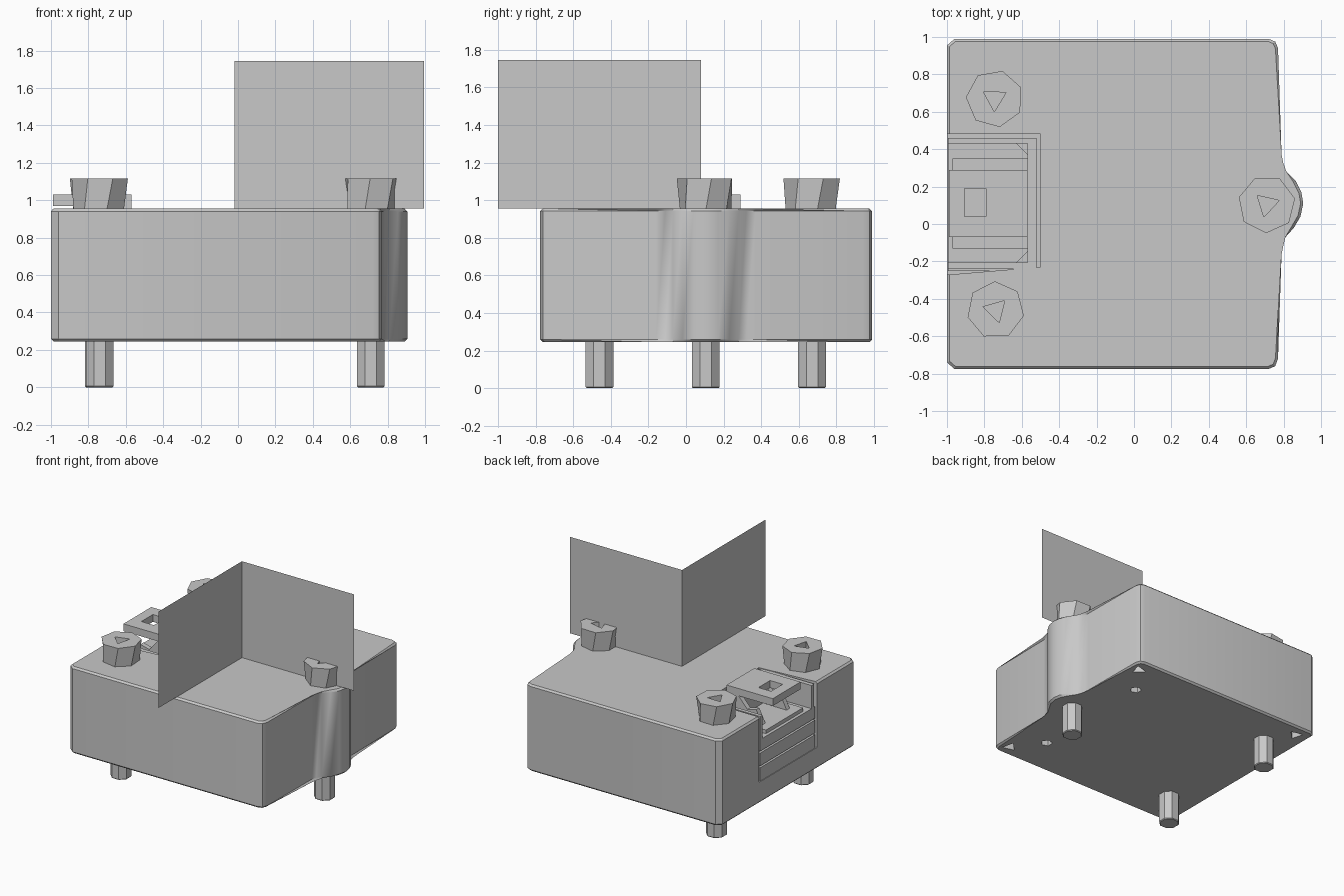
import bpy, bmesh
from math import sin, cos, pi

cube = bpy.data.objects.get("Cube")
if cube:
    bpy.data.objects.remove(cube)

grey = bpy.data.materials.new("plain_grey")
grey.use_nodes = True
GREY = (0.58, 0.58, 0.58, 1)
grey.diffuse_color = GREY
grey.node_tree.nodes["Principled BSDF"].inputs["Base Color"].default_value = GREY


def finish(name, bm):
    bmesh.ops.recalc_face_normals(bm, faces=bm.faces)
    mesh = bpy.data.meshes.new(name)
    bm.to_mesh(mesh)
    bm.free()
    mesh.materials.append(grey)
    obj = bpy.data.objects.new(name, mesh)
    bpy.context.collection.objects.link(obj)
    return obj


def prism(name, outline, z0, z1, flare=1.0, bevel=0, twist=0.0):
    """Loft an outline from z0 to z1; flare and twist act about its middle."""
    bm = bmesh.new()
    n = len(outline)
    cx = sum(p[0] for p in outline) / n
    cy = sum(p[1] for p in outline) / n
    c, s = cos(twist) * flare, sin(twist) * flare
    low = [bm.verts.new((x, y, z0)) for x, y in outline]
    top = [bm.verts.new((cx + (x - cx) * c - (y - cy) * s,
                         cy + (x - cx) * s + (y - cy) * c, z1)) for x, y in outline]
    caps = [bm.faces.new(low[::-1]), bm.faces.new(top)]
    for i in range(n):
        j = (i + 1) % n
        bm.faces.new((low[i], low[j], top[j], top[i]))
    if bevel:
        edges = {e for f in caps for e in f.edges}
        bmesh.ops.bevel(bm, geom=list(edges), offset=bevel, segments=1, affect='EDGES')
    return finish(name, bm)


def box(name, x0, x1, y0, y1, z0, z1):
    return prism(name, [(x0, y0), (x1, y0), (x1, y1), (x0, y1)], z0, z1)


def ring(x, y, r, n, turn=0.0):
    return [(x + r * cos(turn + 2 * pi * i / n), y + r * sin(turn + 2 * pi * i / n))
            for i in range(n)]


def cut(obj, cutters):
    """Subtract the cutters, bake the result and remove the cutters."""
    for c in cutters:
        c.hide_render = True
        mod = obj.modifiers.new("cut", 'BOOLEAN')
        mod.operation = 'DIFFERENCE'
        mod.solver = 'EXACT'
        mod.object = c
    bpy.context.view_layer.update()
    graph = bpy.context.evaluated_depsgraph_get()
    mesh = bpy.data.meshes.new_from_object(obj.evaluated_get(graph))
    obj.modifiers.clear()
    obj.data = mesh
    for c in cutters:
        bpy.data.objects.remove(c)


def smooth(obj):
    bpy.ops.object.select_all(action='DESELECT')
    obj.select_set(True)
    bpy.context.view_layer.objects.active = obj
    bpy.ops.object.shade_smooth_by_angle(angle=0.5)


TOP, BOTTOM = 0.955, 0.245

# Body: a block with a rounded lobe on one side
outline = [(-1, -0.74), (-0.96, -0.775), (0.72, -0.775), (0.755, -0.76), (0.77, -0.72),
           (0.775, -0.16), (0.785, -0.11), (0.81, -0.07), (0.855, -0.02), (0.89, 0.04),
           (0.905, 0.11), (0.895, 0.17), (0.865, 0.23), (0.815, 0.28), (0.785, 0.32),
           (0.775, 0.37), (0.77, 0.94), (0.755, 0.975), (0.72, 0.99), (-0.96, 0.99), (-1, 0.955)]
body = prism("body", outline, BOTTOM, TOP, bevel=0.014)
cutters = [prism("latch_cutter", [(-1.1, -0.28), (-0.5, -0.23), (-0.5, 0.48), (-1.1, 0.48)], 0.42, 1.2)]

# Small recesses in the underside
for x, y, r, turn in [(0.69, -0.67, 0.06, -pi / 4), (0.69, 0.88, 0.06, pi / 4),
                      (-0.88, 0.89, 0.06, 3 * pi / 4), (-0.88, -0.67, 0.06, 5 * pi / 4)]:
    cutters.append(prism("corner_cutter", ring(x, y, r, 3, turn), 0.1, 0.31))
for y in (-0.44, 0.63):
    cutters.append(prism("hole_cutter", ring(0.51, y, 0.045, 5), 0.1, 0.33))
cut(body, cutters)
smooth(body)

# Screws: flared heads with a three-sided socket, and the feet below
for i, (x, y, turn) in enumerate([(-0.745, 0.67, 0.2), (-0.74, -0.46, 0.5), (0.71, 0.105, 0.0)]):
    head = prism(f"screw_head_{i + 1}", ring(x, y, 0.14, 7, turn), TOP - 0.01, 1.115,
                 flare=1.1, twist=0.2)
    cut(head, [prism("socket_cutter", ring(x, y, 0.07, 3, turn + 0.3), 1.03, 1.2)])
    foot = prism(f"screw_foot_{i + 1}", ring(x, y, 0.08, 8, pi / 8), 0.0, BOTTOM + 0.01, bevel=0.006)
    smooth(foot)

# Latch housing: stacked layers in the notch, then a tray with thin walls
box("latch_base", -0.995, -0.52, -0.25, 0.46, 0.42, 0.53)
box("latch_core", -0.975, -0.53, -0.24, 0.45, 0.52, 0.67)
box("latch_middle", -0.995, -0.52, -0.25, 0.46, 0.545, 0.65)
box("latch_tray", -0.995, -0.52, -0.25, 0.46, 0.665, 0.76)
box("latch_back_wall", -0.57, -0.52, -0.25, 0.46, 0.75, 0.95)
box("latch_left_wall", -0.995, -0.57, 0.43, 0.46, 0.75, 0.95)
box("latch_right_wall", -0.995, -0.57, -0.24, -0.205, 0.75, 0.95)
box("latch_floor_plate", -0.97, -0.57, -0.13, 0.35, 0.755, 0.79)

# Corner gussets and sloped side clips
for side, y, inward in (("left", 0.43, -1), ("right", -0.205, 1)):
    prism(f"latch_{side}_gusset", [(-0.57, y), (-0.63, y), (-0.57, y + 0.06 * inward)], 0.75, 0.93)
    bm = bmesh.new()
    profile = [(-0.9, 0.78), (-0.57, 0.78), (-0.57, 0.97), (-0.68, 0.97), (-0.76, 0.88), (-0.84, 0.9)]
    near = y + 0.14 * inward
    a = [bm.verts.new((x, near, z)) for x, z in profile]
    b = [bm.verts.new((x, near + 0.04 * inward, z)) for x, z in profile]
    bm.faces.new(a)
    bm.faces.new(b)
    for i in range(len(a)):
        bm.faces.new((a[i - 1], a[i], b[i], b[i - 1]))
    finish(f"latch_{side}_clip", bm)

# Raised latch cover with a square hole
cover = box("latch_cover", -0.99, -0.57, -0.07, 0.29, 0.97, 1.03)
cut(cover, [box("window_cutter", -0.905, -0.79, 0.04, 0.19, 0.9, 1.1)])
box("latch_cover_support", -0.68, -0.57, -0.06, 0.28, 0.78, 0.98)

# Two upright sheets meeting in a corner
bm = bmesh.new()
points = [(-0.02, -1.0), (-0.02, 0.08), (0.995, 0.08)]
low = [bm.verts.new((x, y, TOP)) for x, y in points]
high = [bm.verts.new((x, y, 1.745)) for x, y in points]
for i in range(2):
    bm.faces.new((low[i], low[i + 1], high[i + 1], high[i]))
finish("corner_sheets", bm)
